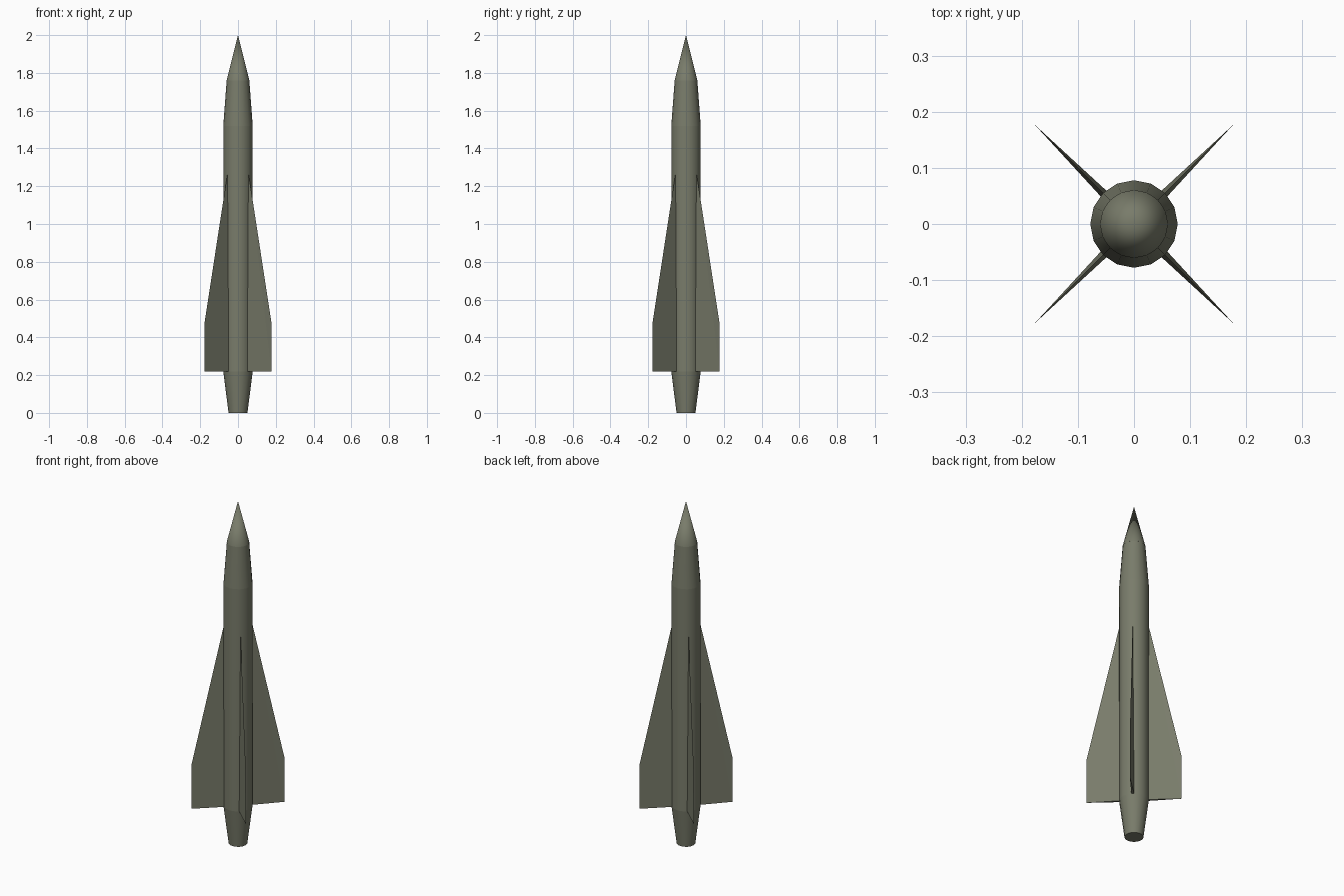
import bpy, bmesh, math
from mathutils import Matrix

if "Cube" in bpy.data.objects:
    bpy.data.objects.remove(bpy.data.objects["Cube"])

olive = bpy.data.materials.new("olive_grey")
olive.diffuse_color = (0.19, 0.20, 0.145, 1)
olive.use_nodes = True
olive.node_tree.nodes["Principled BSDF"].inputs["Base Color"].default_value = olive.diffuse_color


def add_object(name, bm, smooth):
    bmesh.ops.recalc_face_normals(bm, faces=bm.faces)
    mesh = bpy.data.meshes.new(name)
    bm.to_mesh(mesh)
    bm.free()
    mesh.materials.append(olive)
    obj = bpy.data.objects.new(name, mesh)
    bpy.context.collection.objects.link(obj)
    if smooth:
        bpy.ops.object.select_all(action='DESELECT')
        bpy.context.view_layer.objects.active = obj
        obj.select_set(True)
        bpy.ops.object.shade_smooth_by_angle(angle=math.radians(30))
    return obj


def lathe(name, profile, sides):
    """Closed solid of revolution from (radius, z) points."""
    bm = bmesh.new()
    rings = []
    for r, z in profile:
        count = sides if r > 0 else 1
        rings.append([bm.verts.new((r * math.cos(2 * math.pi * i / sides),
                                    r * math.sin(2 * math.pi * i / sides), z))
                      for i in range(count)])
    for lo, hi in zip(rings, rings[1:]):
        for i in range(sides):
            j = (i + 1) % sides
            if len(hi) == 1:
                bm.faces.new((lo[i], lo[j], hi[0]))
            else:
                bm.faces.new((lo[i], lo[j], hi[j], hi[i]))
    bm.faces.new(rings[0][::-1])
    if len(rings[-1]) > 1:
        bm.faces.new(rings[-1])
    return add_object(name, bm, True)


# Body: tapered tail, straight tube, shoulder
lathe("tail_cone", [(0.05, 0), (0.078, 0.22)], 16)
lathe("body_tube", [(0.078, 0.22), (0.078, 1.52)], 16)
lathe("shoulder", [(0.078, 1.52), (0.06, 1.76)], 16)
# Pointed nose
lathe("nose_cone", [(0.06, 1.76), (0, 2.0)], 32)

# Four diagonal wedge fins, sharp at the leading edge and the tip
for k in range(4):
    bm = bmesh.new()
    lead, back_a, back_b, tip_low, tip_high = [bm.verts.new(p) for p in (
        (0.075, 0, 1.285), (0.07, 0.0075, 0.22), (0.07, -0.0075, 0.22),
        (0.25, 0, 0.22), (0.25, 0, 0.48))]
    bm.faces.new((lead, back_a, tip_low, tip_high))
    bm.faces.new((lead, tip_high, tip_low, back_b))
    bm.faces.new((back_a, back_b, tip_low))
    bm.faces.new((lead, back_b, back_a))
    bm.transform(Matrix.Rotation(math.radians(45 + 90 * k), 4, 'Z'))
    add_object(f"fin_{k + 1}", bm, False)
